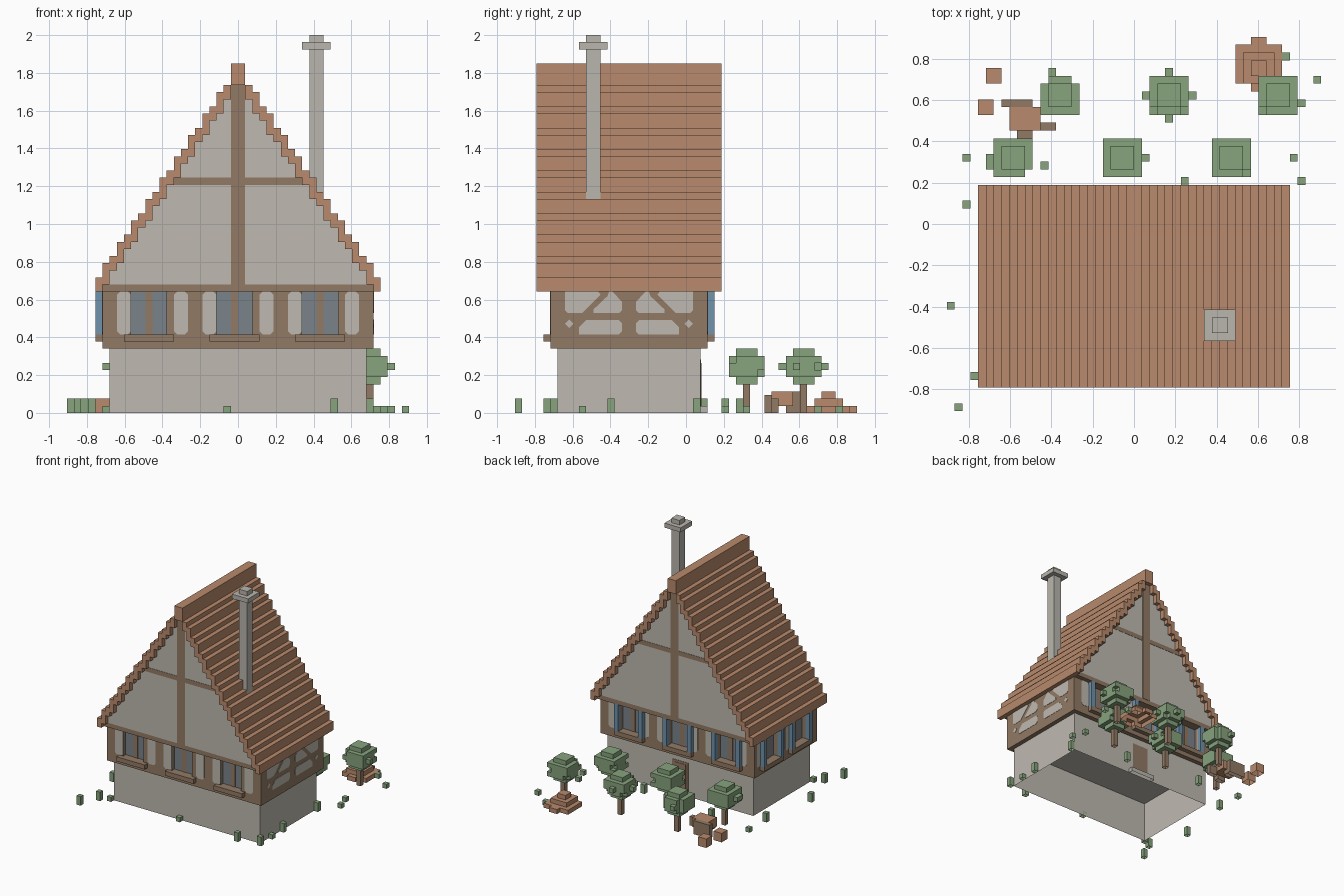
import bpy, bmesh, math, random

if "Cube" in bpy.data.objects:
    bpy.data.objects.remove(bpy.data.objects["Cube"])

V = 2 / 53  # one block
random.seed(4)


def material(name, r, g, b):
    m = bpy.data.materials.new(name)
    m.diffuse_color = [((c / 255 + 0.055) / 1.055) ** 2.4 for c in (r, g, b)] + [1]
    m.use_nodes = True
    m.node_tree.nodes["Principled BSDF"].inputs["Base Color"].default_value = m.diffuse_color
    return m


PLASTER = material("plaster", 191, 186, 177)
TIMBER = material("timber", 146, 122, 101)
TILE = material("clay_tile", 184, 138, 108)
BLUE = material("shutter_blue", 112, 146, 171)
GLASS = material("window_glass", 122, 131, 139)
LEAF = material("leaf_green", 135, 163, 125)
STONE = material("stone", 186, 182, 173)


def finish(name, mat, bm):
    # Parts resting on the ground are open underneath
    ground = [f for f in bm.faces if all(abs(v.co.z) < 0.001 for v in f.verts)]
    bmesh.ops.delete(bm, geom=ground, context="FACES")
    bmesh.ops.scale(bm, vec=(V, V, V), verts=bm.verts)
    me = bpy.data.meshes.new(name)
    bm.to_mesh(me)
    bm.free()
    me.materials.append(mat)
    ob = bpy.data.objects.new(name, me)
    bpy.context.collection.objects.link(ob)
    return ob


def part(name, mat, boxes):
    """Boxes given as x0, x1, y0, y1, z0, z1 in blocks."""
    bm = bmesh.new()
    for x0, x1, y0, y1, z0, z1 in boxes:
        for v in bmesh.ops.create_cube(bm, size=1)["verts"]:
            v.co = (x1 if v.co.x > 0 else x0, y1 if v.co.y > 0 else y0, z1 if v.co.z > 0 else z0)
    return finish(name, mat, bm)


def on_wall(side, u, d, z):
    """Point on an upper wall: u along it, d outwards."""
    return {"front": (u, -19 - d, z), "back": (u, 3 + d, z),
            "left": (-19 - d, u, z), "right": (19 + d, u, z)}[side]


def wall_box(side, u0, u1, d0, d1, z0, z1):
    a, b = on_wall(side, u0, d0, z0), on_wall(side, u1, d1, z1)
    return [c for p, q in zip(a, b) for c in (min(p, q), max(p, q))]


def plates(name, mat, side, polys, d0=0, d1=0.06):
    """Flat outlines on a wall, thickened from depth d0 to d1."""
    bm = bmesh.new()
    for poly in polys:
        f = bm.faces.new([bm.verts.new(on_wall(side, u, d0, z)) for u, z in poly])
        out = bmesh.ops.extrude_face_region(bm, geom=[f])["geom"]
        shift = [p - q for p, q in zip(on_wall(side, 0, d1, 0), on_wall(side, 0, d0, 0))]
        bmesh.ops.translate(bm, vec=shift, verts=[g for g in out if isinstance(g, bmesh.types.BMVert)])
    bmesh.ops.recalc_face_normals(bm, faces=bm.faces)
    return finish(name, mat, bm)


def clipped(u0, u1, z0, z1, c=0.45):
    return [(u0 + c, z0), (u1 - c, z0), (u1, z0 + c), (u1, z1 - c),
            (u1 - c, z1), (u0 + c, z1), (u0, z1 - c), (u0, z0 + c)]


def block_cluster(name, mat, cells):
    """Outer skin of a set of unit blocks."""
    bm = bmesh.new()
    for c in sorted(cells):
        for axis in range(3):
            for s in (0, 1):
                n = list(c)
                n[axis] += 2 * s - 1
                if tuple(n) in cells:
                    continue
                quad = []
                for a, b in ((0, 0), (1, 0), (1, 1), (0, 1)):
                    p = list(c)
                    p[axis] += s
                    p[(axis + 1) % 3] += a
                    p[(axis + 2) % 3] += b
                    quad.append(bm.verts.new(p))
                bm.faces.new(quad if s else quad[::-1])
    bmesh.ops.remove_doubles(bm, verts=bm.verts, dist=0.01)
    bmesh.ops.dissolve_limit(bm, angle_limit=0.01, verts=bm.verts, edges=bm.edges)
    return finish(name, mat, bm)


# Ground floor shell, door and step
part("ground_floor", PLASTER, [(-18, 18, -18, 2, 0, 9)])
part("door_frame", TIMBER, [(-2, 2, 1.9, 2.08, 1, 7.5)])
part("door", TIMBER, [(-1.4, 1.4, 2, 2.15, 1, 7)])
part("door_step", STONE, [(-3, 3, 2, 3, 0, 1)])

# Upper floor with recessed windows, sills and shutters
part("upper_floor_core", TIMBER, [(-18, 18, -18, 2, 9.02, 17)])
WINDOWS = {"front": (-15, -3, 9), "back": (-15, -3, 9), "left": (-15, -5), "right": ()}
for side, wins in WINDOWS.items():
    lo, hi = (-19, 19) if side in ("front", "back") else (-19, 3)
    edges = [lo] + [u for w in wins for u in (w, w + 5)] + [hi]
    skin = [wall_box(side, edges[k], edges[k + 1], -1, 0, 9, 17) for k in range(0, len(edges), 2)]
    skin += [wall_box(side, w, w + 5, -1, 0, 9, 11) for w in wins]
    part(side + "_timber_wall", TIMBER, skin)
    if wins:
        part(side + "_window_glass", GLASS, [wall_box(side, w, w + 5, -1, -0.9, 11, 17) for w in wins])
        part(side + "_mullions", TIMBER, [wall_box(side, w + 2, w + 3, -1, -0.8, 11, 17) for w in wins])
        part(side + "_sills", TIMBER, [wall_box(side, w - 1, w + 6, 0, 1, 10, 11) for w in wins])
    if side in ("back", "left"):
        part(side + "_shutters", BLUE, [wall_box(side, w + a, w + a + 1, 0, 1, 11, 17)
                                        for w in wins for a in (-1, 5)])

# Plaster infill between the timbers
for side in ("front", "back"):
    plates(side + "_infill", PLASTER, side,
           [clipped(u, u + 2, 11, 17) for w in WINDOWS[side] for u in (w - 2, w + 6)])
plates("left_infill", PLASTER, "left",
       [clipped(u, u + 1.2, 11, 17, 0.3) for u in (-17.2, -9, -7.2, 1)])
half = [[(-17, 17), (-12.3, 17), (-12, 16.6), (-14.6, 14), (-16.6, 14), (-17, 14.4)],
        [(-13, 14), (-9.4, 14), (-9, 14.4), (-9, 15.6), (-10.3, 17), (-10.8, 17), (-11, 16.4), (-13, 14.5)],
        [(-15, 11), (-9.4, 11), (-9, 11.4), (-9, 12.6), (-9.4, 13), (-14, 13), (-15, 12)],
        [(-17, 12.5), (-16.4, 11.9), (-15.8, 12.5), (-16.4, 13.1)]]
plates("right_infill", PLASTER, "right", half + [[(-16 - y, z) for y, z in p] for p in half])

# Stepped roof: courses alternate two and three blocks high
courses, outline = [], []
for i in range(19):
    top = 19 + math.ceil(1.5 * i)
    bottom = top - 2 - i % 2
    for x in (-20 + i, 19 - i):
        courses.append((x, x + 1, -21, 5, bottom, top))
    if i:
        outline += [(-20 + i, bottom), (-19 + i, bottom)]
part("roof_courses", TILE, courses)
part("roof_ridge", TILE, [(-1, 1, -21, 5, 46, 49)])

# Gable walls standing one block proud of the floor below, with their beams
outline += [(-1, 46)]
gable = outline + [(-x, z) for x, z in reversed(outline)]
for side in ("front", "back"):
    plates(side + "_gable", PLASTER, side, [gable], -1, 1)
    part(side + "_gable_beams", TIMBER, [wall_box(side, -1, 1, 0.5, 1.07, 18, 46),
                                         wall_box(side, -10, 10, 0.5, 1.06, 32, 33),
                                         wall_box(side, -19, 19, -1, 1, 17, 18)])

# Chimney
part("chimney", STONE, [(10, 12.03, -14, -12, 28, 53), (9, 13, -15, -11, 51, 52)])

# Trees: corner x, corner y, then single protruding blocks
TREES = [(-18, 6, [(-1, 1), (-1, 2)]), (-12, 14, [(1, 5)]), (2, 14, [(-1, 2), (5, 2), (2, 5), (2, -1)]),
         (16, 14, [(5, 1)]), (-4, 6, [(5, 2)]), (10, 6, [])]
for k, (tx, ty, bumps) in enumerate(TREES):
    cells = set()
    for x in range(5):
        for y in range(5):
            for z in range(5):
                outer = sum(c in (0, 4) for c in (x, y, z))
                if outer < 2 or (z in (1, 2, 3) and random.random() < 0.6):
                    cells.add((tx + x, ty + y, 4 + z))
    cells |= {(tx + x, ty + y, 6) for x, y in bumps}
    block_cluster(f"tree_crown_{k}", LEAF, cells)
    part(f"tree_trunk_{k}", TIMBER, [(tx + 2, tx + 3, ty + 2, ty + 3, 0, 4)])

# Clay mound
steps = [(13, 19, 18, 23, 0), (15, 17, 17, 24, 0), (14, 18, 18, 22, 1), (15, 17, 19, 21, 2)]
block_cluster("clay_mound", TILE, {(x, y, z) for x0, x1, y0, y1, z in steps
                                   for x in range(x0, x1) for y in range(y0, y1)})

# Garden table, benches and stools
part("table_top", TILE, [(-16, -12, 12, 15, 1, 3)])
part("table_legs", TIMBER, [(-15, -13, 14, 15, 0, 1)])
part("benches", TIMBER, [(-17, -13, 15, 16, 0, 3), (-15, -13, 11, 12, 0, 2.5), (-12, -10, 12, 13, 0, 2)])
part("stools", TILE, [(-19, -17, 18, 20, 0, 2), (-20, -18, 14, 16, 0, 2)])

# Grass tufts: x, y, height
TUFTS = [(-24, -11, 2), (-23, -24, 2), (-21, -20, 2), (-22, 2, 2), (-22, 8, 1), (-12, 7, 2), (6, 5, 2),
         (21, 5, 1), (20, 8, 1), (23, 18, 1), (19, 21, 1), (-2, -19, 1), (13, -20, 2), (18, -19, 2),
         (18, -15, 1), (18, -11, 2), (18, 1, 2), (-19, -19, 1)]
part("grass_tufts", LEAF, [(x, x + 1, y, y + 1, 0, h) for x, y, h in TUFTS])
